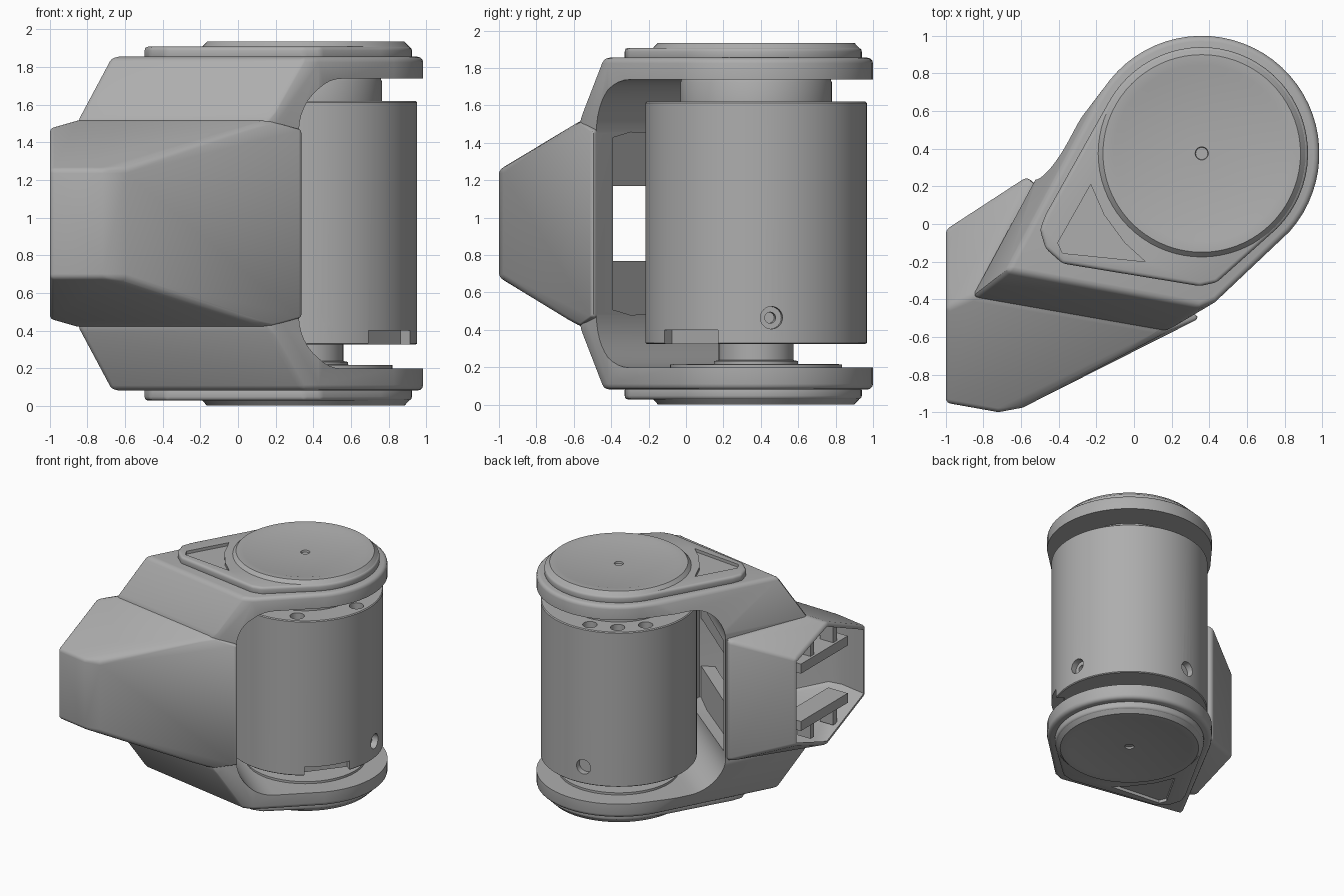
import bpy, bmesh
from math import sin, cos, radians, pi
from mathutils import Matrix, Vector

if "Cube" in bpy.data.objects:
    bpy.data.objects.remove(bpy.data.objects["Cube"], do_unlink=True)

MID = 0.968                 # height of the symmetry plane
AX, AY = 0.36, 0.375        # motor axis

grey = bpy.data.materials.new("satin_grey")
grey.use_nodes = True
grey.diffuse_color = (0.42, 0.42, 0.42, 1)
grey.node_tree.nodes["Principled BSDF"].inputs["Base Color"].default_value = (0.42, 0.42, 0.42, 1)


def finish(name, bm):
    bmesh.ops.recalc_face_normals(bm, faces=bm.faces)
    me = bpy.data.meshes.new(name)
    bm.to_mesh(me)
    bm.free()
    me.materials.append(grey)
    ob = bpy.data.objects.new(name, me)
    bpy.context.collection.objects.link(ob)
    return ob


def activate(ob):
    bpy.ops.object.select_all(action='DESELECT')
    ob.select_set(True)
    bpy.context.view_layer.objects.active = ob


def smooth(ob, angle=32):
    activate(ob)
    bpy.ops.object.shade_smooth_by_angle(angle=radians(angle))


def bevel(ob, width, segments=3):
    mod = ob.modifiers.new("bevel", 'BEVEL')
    mod.width, mod.segments = width, segments
    mod.limit_method, mod.angle_limit = 'ANGLE', radians(20)
    activate(ob)
    bpy.ops.object.modifier_apply(modifier=mod.name)
    return ob


def combine(ob, tool, operation='DIFFERENCE'):
    mod = ob.modifiers.new("bool", 'BOOLEAN')
    mod.operation, mod.solver, mod.object = operation, 'EXACT', tool
    activate(ob)
    bpy.ops.object.modifier_apply(modifier=mod.name)
    bpy.data.objects.remove(tool, do_unlink=True)


def prism(name, outline, lo, hi, matrix=None):
    bm = bmesh.new()
    face = bm.faces.new([bm.verts.new((x, y, lo)) for x, y in outline])
    ext = bmesh.ops.extrude_face_region(bm, geom=[face])
    verts = [v for v in ext["geom"] if isinstance(v, bmesh.types.BMVert)]
    bmesh.ops.translate(bm, verts=verts, vec=(0, 0, hi - lo))
    if matrix:
        bm.transform(matrix)
    return finish(name, bm)


def box(name, x, y, z, matrix=None):
    return prism(name, [(x[0], y[0]), (x[1], y[0]), (x[1], y[1]), (x[0], y[1])], z[0], z[1], matrix)


def lathe(name, profile, side=1, steps=72):
    """Spin (radius, height) points about the motor axis."""
    bm = bmesh.new()
    vs = [bm.verts.new((AX + r, AY, MID + side * h)) for r, h in profile]
    edges = [bm.edges.new(p) for p in zip(vs, vs[1:])]
    bmesh.ops.spin(bm, geom=vs + edges, cent=(AX, AY, 0), axis=(0, 0, 1),
                   angle=2 * pi, steps=steps)
    bmesh.ops.remove_doubles(bm, verts=bm.verts, dist=0.0005)
    return finish(name, bm)


def hull(name, points, fit=None):
    """Convex solid mirrored about the middle plane from (x, y, half height)."""
    bm = bmesh.new()
    for x, y, h in points:
        for s in (1, -1):
            co = Vector((x, y, s * h))
            bm.verts.new((fit @ co if fit else co) + Vector((0, 0, MID)))
    out = bmesh.ops.convex_hull(bm, input=bm.verts)
    junk = {g for g in out["geom_interior"] + out["geom_unused"] if isinstance(g, bmesh.types.BMVert)}
    bmesh.ops.delete(bm, geom=list(junk), context='VERTS')
    bmesh.ops.dissolve_limit(bm, angle_limit=radians(3), verts=bm.verts, edges=bm.edges)
    return finish(name, bm)


def arc(cx, cy, r, a0, a1, n):
    return [(cx + r * cos(radians(a0 + (a1 - a0) * i / n)),
             cy + r * sin(radians(a0 + (a1 - a0) * i / n))) for i in range(n + 1)]


# Fork block and tapered arm
plate = arc(AX, AY, 0.625, -47, 152, 36) + [(-0.68, -0.25), (0.36, -0.44), (0.44, -0.41)]
flare = [(-0.86, -0.39, 0.55), (0.17, -0.57, 0.55), (-0.5, 0.28, 0.55)]
arm = [(-1, -0.95, 0.29), (-0.72, -1, 0.29), (-0.6, -0.98, 0.29), (-1, -0.45, 0.51),
       (-0.86, -0.39, 0.55), (0.17, -0.57, 0.55), (0.35, -0.5, 0.5),
       (-1, -0.03, 0.36), (-0.94, -0.01, 0.38), (-0.57, 0.25, 0.5)]
housing = bevel(hull("fork_housing", [(x, y, 0.887) for x, y in plate] + flare), 0.03)
combine(housing, bevel(hull("arm", arm), 0.025), 'UNION')

# Hollow interior, open at the arm end
pivot = Vector((-1, -0.48, 0))
shrink = (Matrix.Translation(pivot + Vector((-0.03, 0, 0)))
          @ Matrix.Diagonal((0.93, 0.93, 0.92, 1)) @ Matrix.Translation(-pivot))
cavity = arm + [(0.3, 0.2, 0.5)]
combine(housing, hull("cavity", cavity, shrink))

# Rounded jaw that clears the motor
n = Vector((0.64, 0.77, 0)).normalized()
w = n.cross(Vector((0, 0, 1)))
frame = Matrix(((n.x, 0, w.x, AX), (n.y, 0, w.y, AY), (0, 1, 0, MID), (0, 0, 0, 1)))
jaw = ([(2, -0.77), (2, 0.77)] + arc(-0.4, 0.49, 0.28, 90, 180, 10)
       + arc(-0.4, -0.49, 0.28, 180, 270, 10))
combine(housing, prism("jaw", jaw, -2, 2, frame))
smooth(housing)

for side, end in ((1, "upper"), (-1, "lower")):
    def span(a, b):
        return sorted((MID + side * a, MID + side * b))

    # Inner bulkhead and clip shelf inside the arm
    wall = box(end + "_bulkhead", (-0.87, -0.77), sorted((side * 0.2, side * 0.8)), (-1, 1), frame)
    combine(wall, hull("limit", cavity, shrink), 'INTERSECT')
    smooth(wall)
    box(end + "_shelf", (-0.98, -0.8), (-0.74, -0.12), span(0.2, 0.28))
    for y in (-0.3, -0.6):
        box(end + "_shelf_rib", (-0.96, -0.84), (y - 0.025, y + 0.025), span(0.27, 0.41))

    # Teardrop cover with a three-cornered pocket
    cover_line = arc(AX, AY, 0.565, -45, 151, 36) + [
        (-0.47, 0.05), (-0.5, -0.03), (-0.47, -0.13), (-0.38, -0.21), (0.35, -0.33), (0.44, -0.31)]
    cover = bevel(prism(end + "_cover", cover_line, *span(0.87, 0.94)), 0.02)
    pocket = [(-0.23, 0.21), (-0.405, -0.1), (-0.38, -0.155), (0.06, -0.2), (-0.05, -0.1), (-0.16, 0.05)]
    combine(cover, prism("pocket", pocket, *span(0.915, 1)))
    smooth(cover)

    # Dished round cap with a centre hole
    smooth(lathe(end + "_cap", [(0, 0.93), (0.03, 0.93), (0.035, 0.955), (0.43, 0.955),
                                (0.47, 0.966), (0.525, 0.967), (0.555, 0.935), (0.555, 0.9), (0, 0.9)], side), 20)

# Motor drum
drum = lathe("motor_drum", [(0, 0.652), (0.585, 0.652), (0.592, 0.645), (0.592, -0.637),
                            (0.585, -0.643), (0, -0.643)], steps=96)


def spoke(angle):
    return Matrix.Translation((AX, AY, 0)) @ Matrix.Rotation(radians(angle), 4, 'Z')


# Screw holes around the drum, top bolt holes and bottom notches
for a in (-82, 8, 98, 188):
    side_on = spoke(a) @ Matrix.Translation((0, 0, 0.465)) @ Matrix.Rotation(pi / 2, 4, 'Y')
    combine(drum, prism("bore", arc(0, 0, 0.06, 0, 345, 23), 0.54, 0.7, side_on))
    combine(drum, prism("bore", arc(0, 0, 0.03, 0, 330, 11), 0.48, 0.7, side_on))
for a in (-62, -4, 99, 124, 149):
    combine(drum, prism("bore", arc(0.5, 0, 0.055, 0, 345, 23), 1.56, 1.7, spoke(a)))
for a in (-38, 146):
    combine(drum, box("notch", (0.5, 0.7), (-0.18, 0.18), (0.2, 0.4), spoke(a)))
smooth(drum)

# Hubs joining the drum to the fork
smooth(lathe("upper_hub", [(0, 0.64), (0.405, 0.64), (0.405, 0.755), (0.395, 0.78), (0, 0.78)]))
smooth(lathe("lower_hub", [(0, -0.62), (0.2, -0.62), (0.2, -0.73), (0.225, -0.735), (0.225, -0.75),
                           (0.46, -0.752), (0.46, -0.78), (0, -0.78)]))
